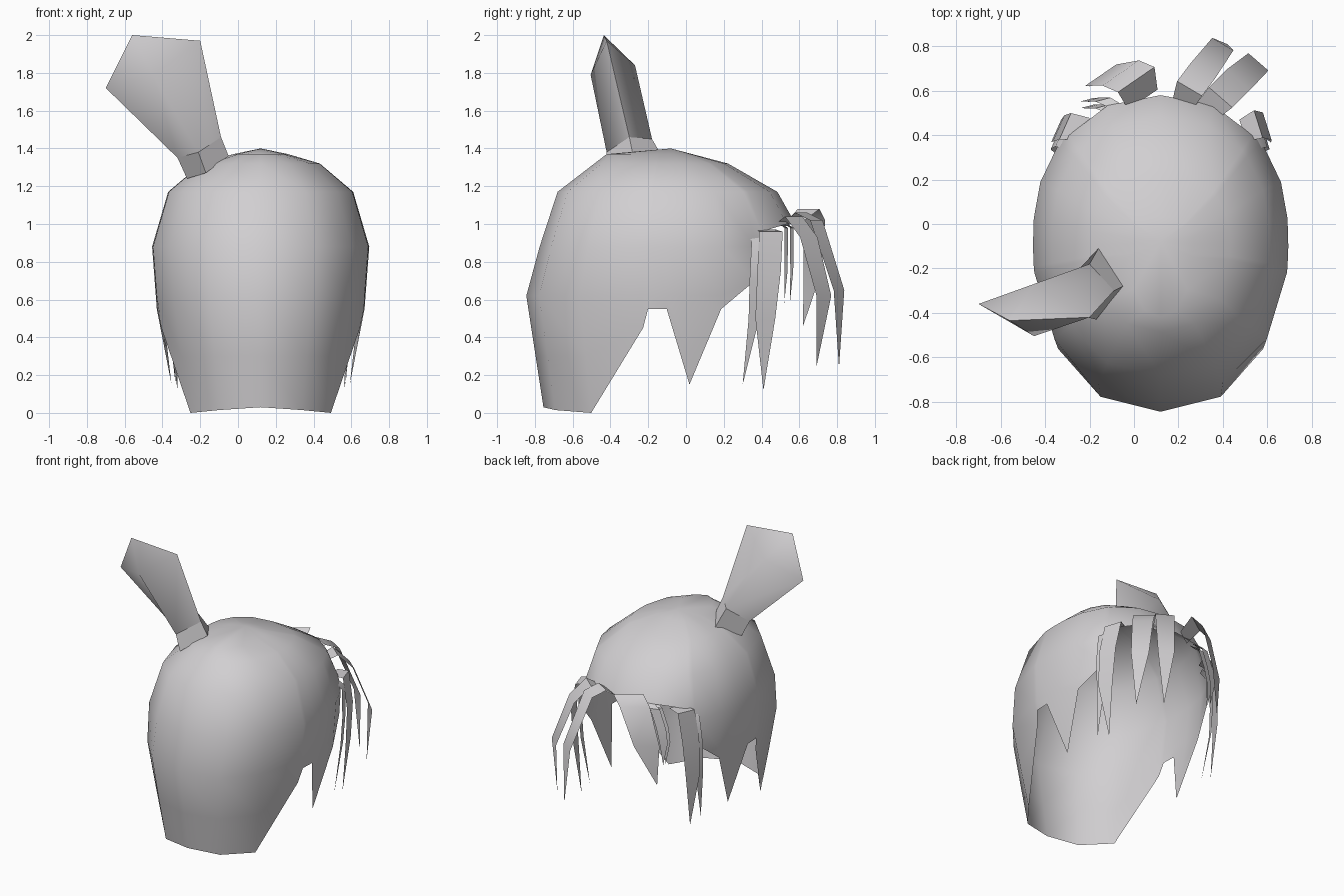
import bpy, bmesh, math
from mathutils import Vector

cube = bpy.data.objects.get("Cube")
if cube:
    bpy.data.objects.remove(cube)

grey = bpy.data.materials.new("hair_grey")
grey.use_nodes = True
colour = (0.64, 0.625, 0.64, 1)
grey.diffuse_color = colour
grey.node_tree.nodes["Principled BSDF"].inputs["Base Color"].default_value = colour


def add_object(name, verts, faces, angle=50):
    """Make a smooth-shaded mesh, merging any coincident points."""
    bm = bmesh.new()
    vs = [bm.verts.new(v) for v in verts]
    for f in faces:
        bm.faces.new([vs[i] for i in f])
    bmesh.ops.remove_doubles(bm, verts=bm.verts, dist=0.0005)
    bmesh.ops.recalc_face_normals(bm, faces=bm.faces)
    mesh = bpy.data.meshes.new(name)
    bm.to_mesh(mesh)
    bm.free()
    mesh.materials.append(grey)
    obj = bpy.data.objects.new(name, mesh)
    bpy.context.collection.objects.link(obj)
    bpy.ops.object.select_all(action='DESELECT')
    obj.select_set(True)
    bpy.context.view_layer.objects.active = obj
    bpy.ops.object.shade_smooth_by_angle(angle=math.radians(angle))


def interp(table, z):
    for (z0, r0), (z1, r1) in zip(table, table[1:]):
        if z <= z1:
            return r0 + (r1 - r0) * (z - z0) / (z1 - z0)
    return table[-1][1]


def rounded(v):
    """Push a sine or cosine outward for a slightly squarer ring."""
    return math.copysign(abs(v) ** .87, v)


# Hair cap: rounded rings, each column ending at its own hem height
side_radius = [(0, .447), (.55, .55), (.88, .575), (1.17, .49), (1.34, .29), (1.4, 0)]
back_radius = [(0, .67), (.65, .77), (1.17, .6), (1.37, .34), (1.4, 0)]
front_radius = [(0, .6), (.55, .65), (1.0, .66), (1.16, .58), (1.31, .34), (1.4, 0)]
levels = [1.4, 1.37, 1.32, 1.17, .88, .62, .3, 0]
hem = [(0, .03), (26, .015), (54, 0), (81, .45), (83, .55), (89, .55), (97, .15),
       (111, .55), (130, .7), (134, .96), (157, 1.0)]
columns = hem + [(180, 1.0)] + [(360 - a, z) for a, z in reversed(hem[1:])]
verts, faces = [], []
for angle, low in columns:
    a = math.radians(angle)
    for level in levels:
        z = max(level, low)
        depth = interp(back_radius if math.cos(a) > 0 else front_radius, z)
        verts.append((.12 + interp(side_radius, z) * rounded(math.sin(a)),
                      -.08 - depth * rounded(math.cos(a)), z))
n = len(levels)
for c in range(len(columns)):
    d = (c + 1) % len(columns)
    for k in range(n - 1):
        faces.append((c * n + k, c * n + k + 1, d * n + k + 1, d * n + k))
add_object("hair_cap", verts, faces, 75)


# Ponytail: a four-sided band, then a flaring tail closed to a point
def loft(name, low, high, angle, tip=None):
    verts = low + high
    faces = [(i, (i + 1) % 4, (i + 1) % 4 + 4, i + 4) for i in range(4)]
    if tip:
        verts = verts + [tip]
        faces += [(4 + i, 4 + (i + 1) % 4, 8) for i in range(4)]
    add_object(name, verts, faces, angle)


band_low = [(-.27, -.26, 1.24), (-.17, -.43, 1.27), (-.05, -.28, 1.36), (-.16, -.11, 1.33)]
band_top = [(-.32, -.28, 1.35), (-.21, -.42, 1.38), (-.09, -.3, 1.46), (-.2, -.18, 1.45)]
tail_wide = [(-.7, -.36, 1.72), (-.45, -.505, 1.79), (-.2, -.42, 1.97), (-.45, -.27, 1.84)]
loft("ponytail_band", band_low, band_top, 30)
loft("ponytail", band_top, tail_wide, 75, (-.56, -.435, 2.0))


# Fringe: ribbons that leave the hairline and taper to a point
def strand(name, path, across, width):
    side = Vector(across).normalized()
    pts = [Vector(p) for p in path]
    profile = [.8, 1, 1, .85]
    verts, faces = [], []
    for p, w in zip(pts[:-1], profile):
        verts += [p - side * width * w / 2, p + side * width * w / 2]
    count = len(pts) - 1
    for i in range(count - 1):
        faces.append((2 * i, 2 * i + 1, 2 * i + 3, 2 * i + 2))
    verts.append(pts[-1])
    faces.append((2 * count - 2, 2 * count - 1, 2 * count))
    add_object(name, verts, faces, 60)


strand("fringe_centre", [(.22, .54, 1.0), (.25, .61, 1.06), (.31, .69, 1.02),
                         (.40, .81, .65), (.42, .81, .24)], (.85, -.5, 0), .13)
strand("fringe_left", [(.32, .5, .99), (.39, .57, 1.04), (.47, .65, .93),
                       (.56, .73, .62), (.56, .69, .24)], (.75, -.65, 0), .14)
strand("fringe_left_side", [(.49, .42, .97), (.56, .45, .96), (.6, .44, .75),
                            (.6, .42, .5), (.56, .41, .12)], (.3, -.95, 0), .13)
strand("fringe_left_back", [(.53, .36, .95), (.59, .38, .9), (.6, .37, .7),
                            (.59, .36, .5), (.57, .3, .15)], (.3, -.95, 0), .07)
strand("fringe_right", [(.04, .56, 1.0), (.01, .65, 1.08), (-.06, .68, 1.02),
                        (-.15, .67, .75), (-.2, .62, .46)], (.8, .55, 0), .2)
strand("fringe_right_side", [(-.22, .43, .97), (-.31, .44, .96), (-.34, .43, .75),
                             (-.35, .42, .5), (-.32, .41, .12)], (.4, .9, 0), .13)
strand("fringe_right_back", [(-.28, .36, .95), (-.34, .38, .9), (-.36, .37, .7),
                             (-.36, .36, .5), (-.33, .3, .15)], (.4, .9, 0), .07)
# Thin wisps between the larger strands
for i, y in enumerate((.53, .56)):
    strand("wisp_%d" % (i + 1), [(-.08, y - .03, 1.0), (-.14, y, .98), (-.19, y, .85),
                                 (-.21, y, .75), (-.2, y - .01, .58)], (.95, .25, 0), .07)
